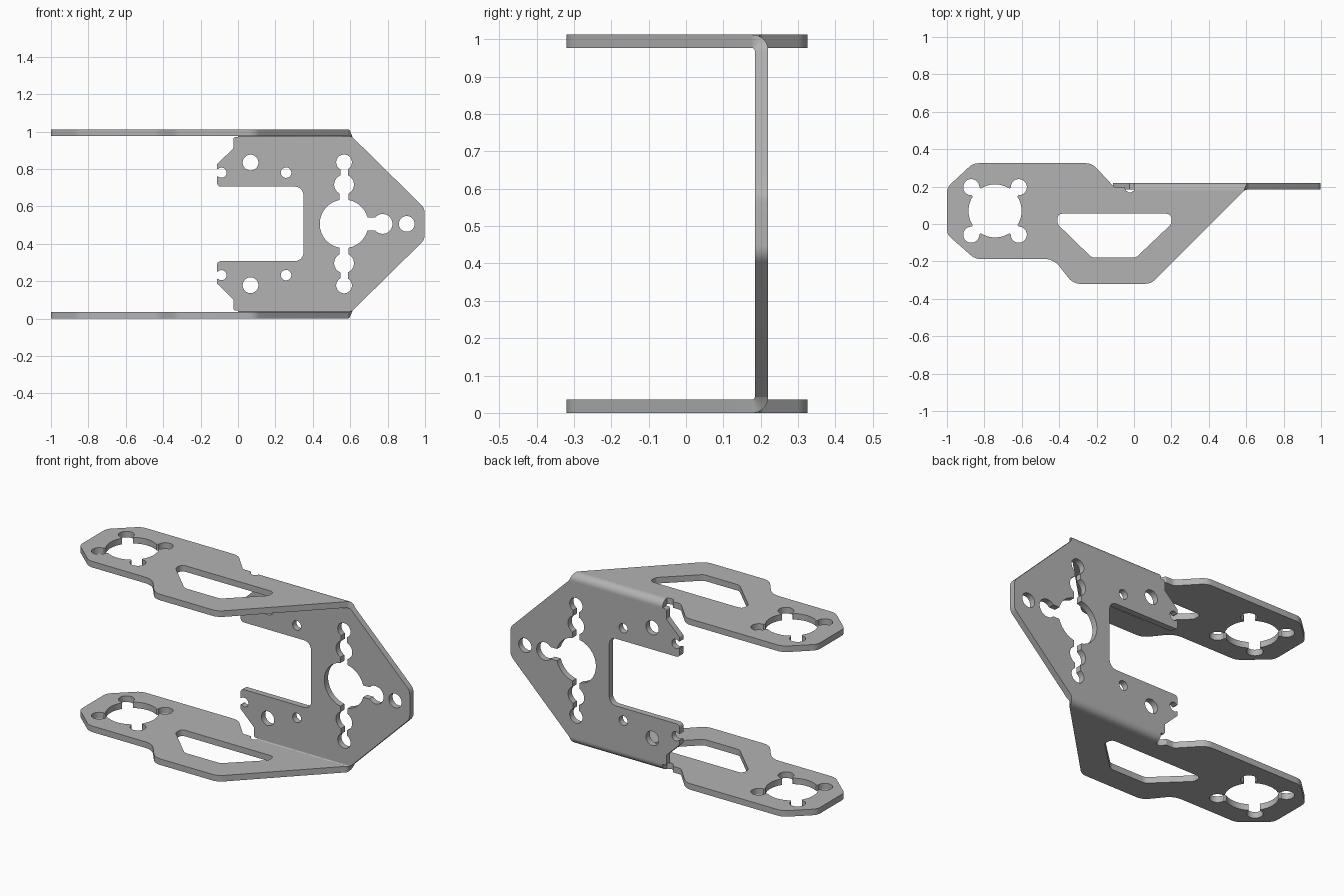
import bpy, bmesh, math
from mathutils import Vector

if "Cube" in bpy.data.objects:
    bpy.data.objects.remove(bpy.data.objects["Cube"])

T, H, YB = 0.036, 1.012, 0.22      # sheet thickness, total height, back face
RO = 0.042                         # outer bend radius
MID = H / 2

steel = bpy.data.materials.new("grey_metal")
steel.diffuse_color = (0.45, 0.45, 0.45, 1)
steel.use_nodes = True
steel.node_tree.nodes["Principled BSDF"].inputs["Base Color"].default_value = steel.diffuse_color


def fillet(pts):
    """Round polygon corners; each point is (x, y, radius)."""
    out = []
    for i, (x, y, r) in enumerate(pts):
        p = Vector((x, y))
        a = Vector(pts[i - 1][:2]) - p
        b = Vector(pts[(i + 1) % len(pts)][:2]) - p
        if r <= 0:
            out.append((x, y))
            continue
        half = a.angle(b) / 2
        d = min(r / math.tan(half), a.length * 0.49, b.length * 0.49)
        s, e = p + a.normalized() * d, p + b.normalized() * d
        c = p + (a.normalized() + b.normalized()).normalized() * (d / math.cos(half))
        rad = (s - c).length
        a0 = math.atan2(s.y - c.y, s.x - c.x)
        a1 = math.atan2(e.y - c.y, e.x - c.x)
        da = (a1 - a0 + math.pi) % (2 * math.pi) - math.pi
        for k in range(7):
            t = a0 + da * k / 6
            out.append((c.x + rad * math.cos(t), c.y + rad * math.sin(t)))
    return out


def circle(x, y, r, n=32):
    return [(x + r * math.cos((k + .5) * 2 * math.pi / n),
             y + r * math.sin((k + .5) * 2 * math.pi / n)) for k in range(n)]


def slot(p, q, w):
    """Rectangle from p to q with half width w."""
    p, q = Vector(p), Vector(q)
    n = (q - p).normalized()
    n = Vector((-n.y, n.x)) * w
    return [tuple(v) for v in (p + n, q + n, q - n, p - n)]


def prism(name, poly, lo, hi, upright):
    """Extrude a 2D outline along z, or along y when upright."""
    place = (lambda u, v, d: (u, d, v)) if upright else (lambda u, v, d: (u, v, d))
    bm = bmesh.new()
    a = [bm.verts.new(place(u, v, lo)) for u, v in poly]
    b = [bm.verts.new(place(u, v, hi)) for u, v in poly]
    bm.faces.new(a)
    bm.faces.new(b)
    for i in range(len(a)):
        j = (i + 1) % len(a)
        bm.faces.new((a[i], a[j], b[j], b[i]))
    bmesh.ops.recalc_face_normals(bm, faces=bm.faces)
    return finish(name, bm)


def finish(name, bm):
    me = bpy.data.meshes.new(name)
    bm.to_mesh(me)
    bm.free()
    me.materials.append(steel)
    ob = bpy.data.objects.new(name, me)
    bpy.context.collection.objects.link(ob)
    return ob


def sheet(name, poly, holes, lo, hi, upright):
    """Flat sheet with holes cut through it."""
    ob = prism(name, poly, lo, hi, upright)
    cutters = []
    for h in holes:
        c = prism("cutter", h, lo - 0.1, hi + 0.1, upright)
        c.hide_render = True
        cutters.append(c)
        m = ob.modifiers.new("hole", 'BOOLEAN')
        m.operation, m.solver, m.object = 'DIFFERENCE', 'EXACT', c
    bpy.context.view_layer.update()
    me = bpy.data.meshes.new_from_object(ob.evaluated_get(bpy.context.evaluated_depsgraph_get()))
    ob.modifiers.clear()
    ob.data = me
    for c in cutters:
        bpy.data.objects.remove(c)
    smooth(ob)


def smooth(ob):
    bpy.ops.object.select_all(action='DESELECT')
    ob.select_set(True)
    bpy.context.view_layer.objects.active = ob
    bpy.ops.object.shade_smooth_by_angle(angle=math.radians(25))


# Side arms: outline, servo opening with four lobes, trapezoid window
yc = YB - RO
arm = fillet([(-1, .195, .06), (-.86, .325, .08), (-.225, .325, .08), (-.105, .197, .03),
              (-.05, .197, .008), (-.043, .178, .012), (-.022, .166, .015), (0, .178, 0),
              (.588, yc, 0), (.09, -.32, .08), (-.325, -.32, .08), (-.43, -.187, .1),
              (-.85, -.187, .08), (-1, -.055, .06)])
cx, cy, off = -.743, .07, .127
arm_holes = [circle(cx, cy, .142, 48)]
for sx in (-1, 1):
    for sy in (-1, 1):
        arm_holes.append(circle(cx + sx * off, cy + sy * off, .043))
        arm_holes.append(slot((cx + sx * .08, cy + sy * .08),
                              (cx + sx * off, cy + sy * off), .03))
arm_holes.append(fillet([(-.41, .055, .035), (.2, .055, .035), (.2, .0, .035),
                         (.01, -.18, .04), (-.225, -.18, .04), (-.41, .0, .035)]))
sheet("lower_arm", arm, arm_holes, 0, T, False)
sheet("upper_arm", arm, arm_holes, H - T, H, False)

# Back plate: upper half outline mirrored about mid height
zt = H - RO
half = [(.35, .705, .045), (-.112, .705, .02), (-.112, .825, .01), (-.025, .91, .01),
        (-.025, zt, .012), (0, zt, 0), (.612, zt, 0), (.998, .59, .06)]
plate = fillet(half + [(x, H - z, r) for x, z, r in reversed(half)])
px = .567
plate_holes = [circle(px, MID, .13, 48), circle(.773, MID, .053), circle(.902, MID, .042),
               slot((px, MID), (.773, MID), .035)]
for s in (-1, 1):
    z = lambda v: MID + s * (v - MID)
    plate_holes += [circle(.067, z(.834), .042), circle(.257, z(.78), .028),
                    circle(px, z(.835), .042), circle(px, z(.716), .053),
                    slot((px, MID), (px, z(.716)), .024),
                    slot((px, z(.716)), (px, z(.835)), .02),
                    circle(-.088, z(.78), .027), slot((-.2, z(.78)), (-.088, z(.78)), .02)]
sheet("back_plate", plate, plate_holes, YB - T, YB, True)

# Rounded bends joining the plate and the arms
for name, s in (("upper_bend", 1), ("lower_bend", -1)):
    bm = bmesh.new()
    rows = []
    N = 10
    for k in range(N + 1):
        t = k / N * math.pi / 2
        xe = .612 + (.588 - .612) * k / N
        rows.append([bm.verts.new((x, yc + r * math.cos(t),
                                   MID + s * (zt - MID + r * math.sin(t))))
                     for x, r in ((0, RO), (xe, RO), (xe, RO - T), (0, RO - T))])
    for a, b in zip(rows, rows[1:]):
        for i in range(4):
            j = (i + 1) % 4
            bm.faces.new((a[i], a[j], b[j], b[i]))
    bm.faces.new(rows[0])
    bm.faces.new(rows[-1])
    bmesh.ops.recalc_face_normals(bm, faces=bm.faces)
    smooth(finish(name, bm))
